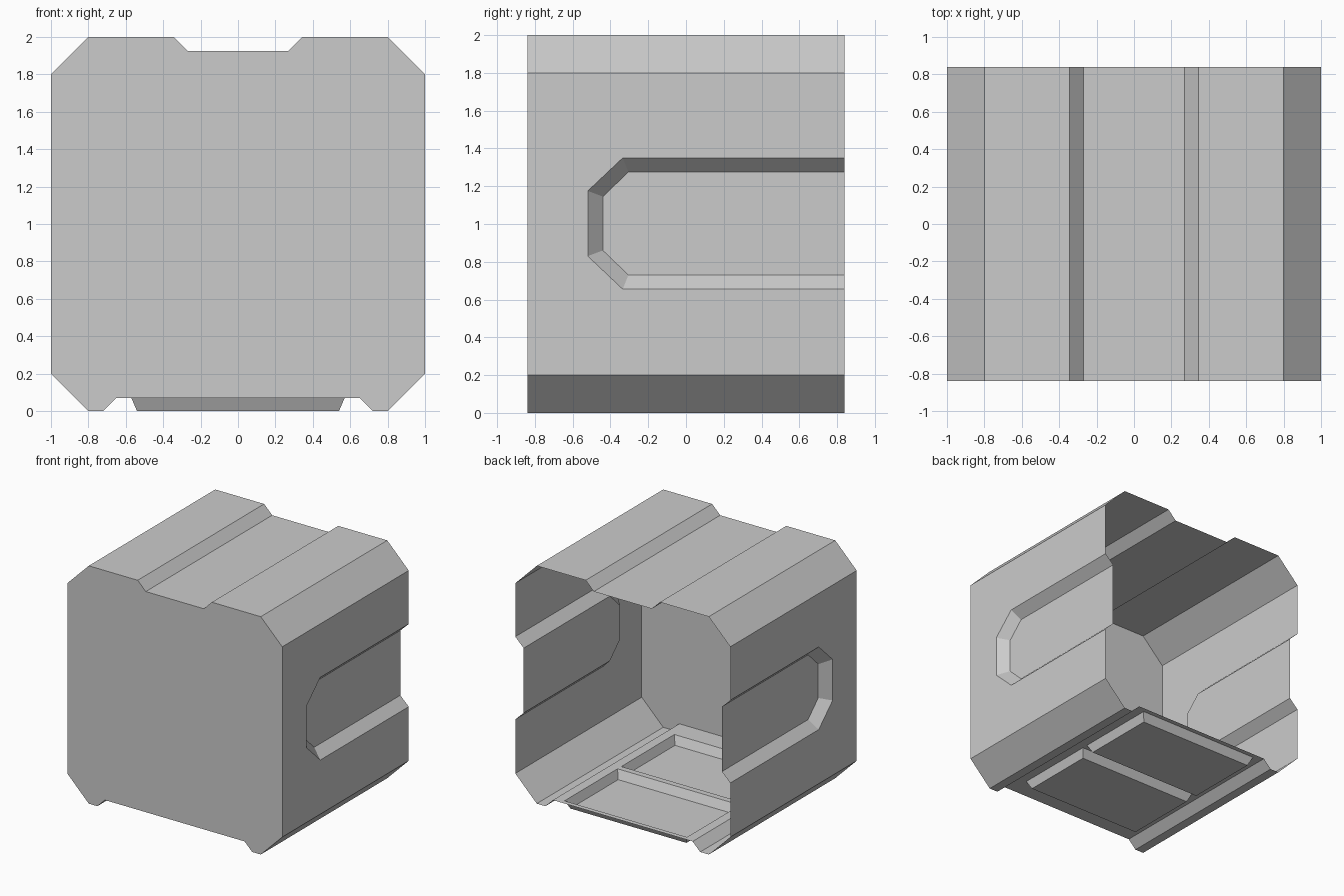
import bpy, bmesh
from mathutils import Vector

if "Cube" in bpy.data.objects:
    bpy.data.objects.remove(bpy.data.objects["Cube"])

Y = 0.84          # half depth
CENTRE = Vector((0, 0, 1))


def build(name, polys):
    """Flat-faced sheet object; every face is turned away from the centre."""
    bm = bmesh.new()
    for poly in polys:
        bm.faces.new([bm.verts.new(p) for p in poly])
    bmesh.ops.remove_doubles(bm, verts=bm.verts, dist=1e-4)
    bm.normal_update()
    for f in bm.faces:
        if f.normal.dot(f.calc_center_median() - CENTRE) < 0:
            f.normal_flip()
    mesh = bpy.data.meshes.new(name)
    bm.to_mesh(mesh)
    bm.free()
    obj = bpy.data.objects.new(name, mesh)
    bpy.context.collection.objects.link(obj)
    return obj


def extrude(profile):
    """Quads running front to back along an open x-z profile."""
    return [[(a[0], -Y, a[1]), (b[0], -Y, b[1]), (b[0], Y, b[1]), (a[0], Y, a[1])]
            for a, b in zip(profile, profile[1:])]


def bridge(outer, inner, closed=False):
    """Quads joining two matching outlines."""
    n = len(outer)
    return [[outer[i], outer[(i + 1) % n], inner[(i + 1) % n], inner[i]]
            for i in range(n if closed else n - 1)]


def mirrored(half):
    return [(-x, z) for x, z in half] + [(x, z) for x, z in reversed(half)]


# Half profiles, listed from the outer wall to the middle
top = mirrored([(1, 1.8), (0.8, 2), (0.345, 2), (0.27, 1.925)])
rail = [(1, 0.2), (0.8, 0), (0.72, 0), (0.65, 0.07)]

# Roof with its lengthwise channel
build("roof", extrude(top))

# Closed front wall
front = top + [(x, z) for x, z in rail] + [(-x, z) for x, z in reversed(rail)]
build("front_wall", [[(x, -Y, z) for x, z in front]])

# Side walls with recessed U panels, and bottom rails
rim = [(Y, 1.35), (-0.335, 1.35), (-0.52, 1.175), (-0.52, 0.83), (-0.335, 0.655), (Y, 0.655)]
bed = [(Y, 1.275), (-0.305, 1.275), (-0.44, 1.145), (-0.44, 0.86), (-0.305, 0.73), (Y, 0.73)]
for side, s in (("left", -1), ("right", 1)):
    outer = [(s, y, z) for y, z in rim]
    inner = [(s * 0.922, y, z) for y, z in bed]
    frame = outer + [(s, Y, 0.2), (s, -Y, 0.2), (s, -Y, 1.8), (s, Y, 1.8)]
    build(side + "_wall", [frame, inner] + bridge(outer, inner))
    build(side + "_bottom_rail", extrude([(s * x, z) for x, z in rail]))

# Floor with two pressed-down pads
xs = [-0.65, -0.57, 0.57, 0.65]
ys = [-Y, -0.66, 0.045, 0.095, 0.80, Y]


def rect(x0, x1, y0, y1, z):
    return [(x0, y0, z), (x1, y0, z), (x1, y1, z), (x0, y1, z)]


polys = []
for i in range(3):
    for j in range(5):
        cell = rect(xs[i], xs[i + 1], ys[j], ys[j + 1], 0.07)
        if i == 1 and j in (1, 3):
            pad = rect(xs[1] + 0.03, xs[2] - 0.03, ys[j] + 0.035, ys[j + 1] - 0.035, 0)
            polys += [pad] + bridge(cell, pad, closed=True)
        else:
            polys.append(cell)
build("floor", polys)
